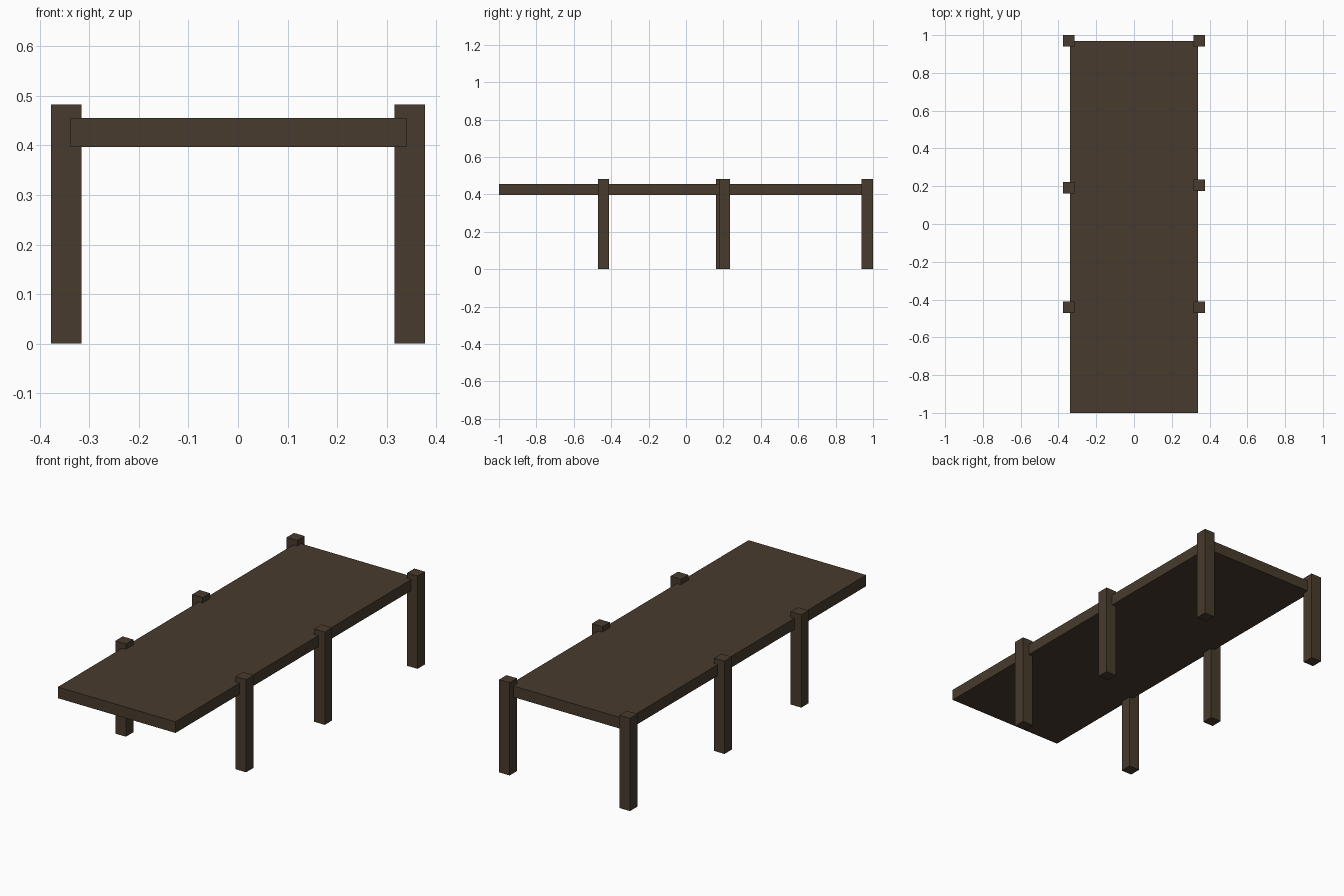
import bpy

if "Cube" in bpy.data.objects:
    bpy.data.objects.remove(bpy.data.objects["Cube"])

wood = bpy.data.materials.new("dark_brown_wood")
wood.diffuse_color = (0.064, 0.043, 0.026, 1.0)
wood.use_nodes = True
wood.node_tree.nodes["Principled BSDF"].inputs["Base Color"].default_value = wood.diffuse_color


def box(name, x, y, z):
    """Axis-aligned box from (min, max) ranges."""
    ranges = (x, y, z)
    bpy.ops.mesh.primitive_cube_add(size=1)
    ob = bpy.context.object
    ob.name = name
    for v in ob.data.vertices:
        v.co = [(a + b) / 2 + c * (b - a) for (a, b), c in zip(ranges, v.co)]
    ob.data.materials.append(wood)
    return ob


# Walkway deck, overhanging the front posts
box("deck", (-0.338, 0.340), (-1.0, 0.970), (0.397, 0.455))

# Three pairs of posts; the middle pair is slightly staggered
W = 0.061
post_y = {
    "front": (-0.441, -0.441),
    "middle": (0.191, 0.206),
    "back": (0.9695, 0.9695),
}
for row, ys in post_y.items():
    for side, sx, y in (("left", -1, ys[0]), ("right", 1, ys[1])):
        x = sx * 0.3465
        box(f"{row}_{side}_post", (x - W / 2, x + W / 2),
            (y - W / 2, y + W / 2), (0.0, 0.483))
